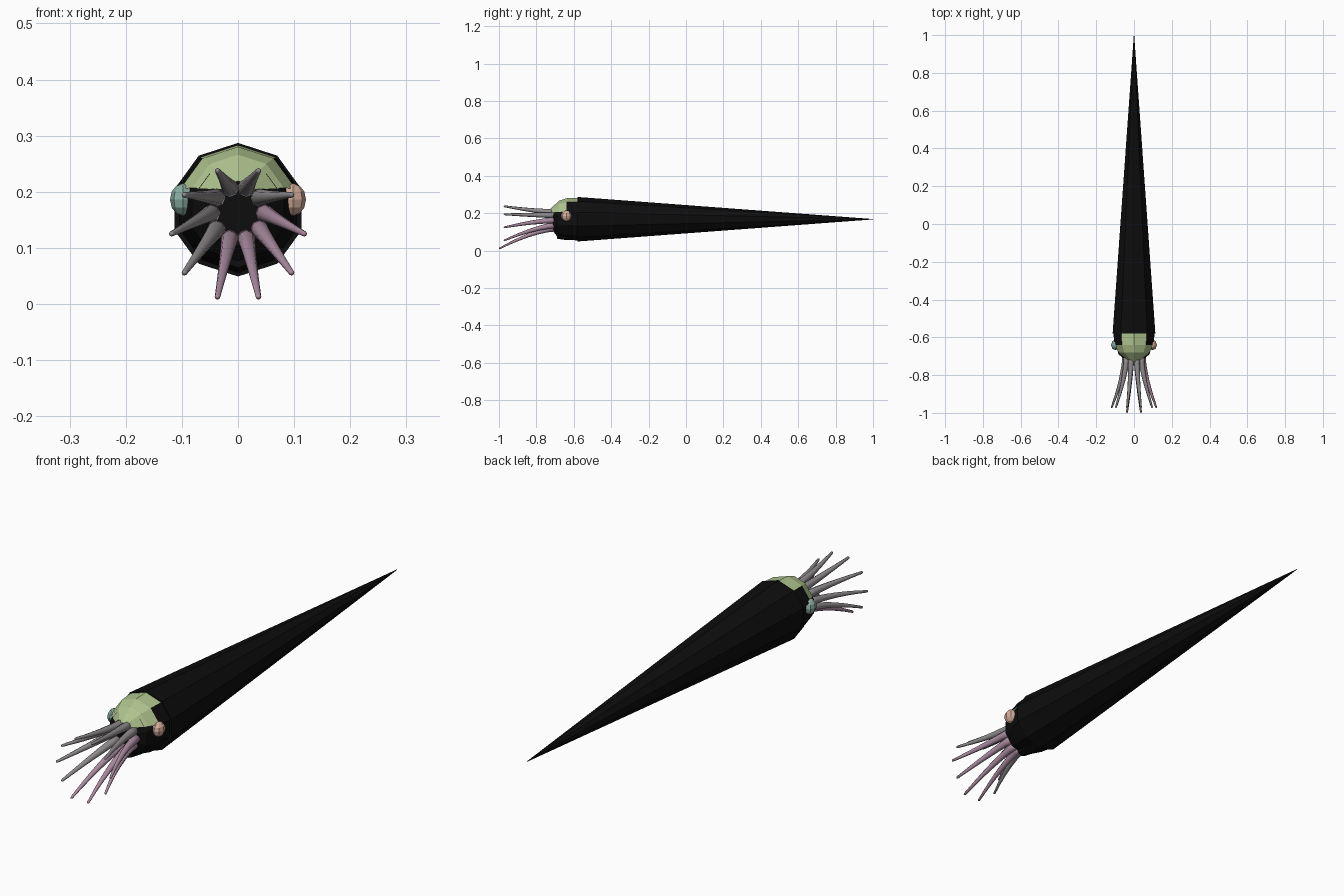
import bpy
import bmesh
from math import sin, cos, radians

if "Cube" in bpy.data.objects:
    bpy.data.objects.remove(bpy.data.objects["Cube"])


def material(name, rgb):
    m = bpy.data.materials.new(name)
    m.use_nodes = True
    color = (*rgb, 1)
    m.diffuse_color = color
    bsdf = m.node_tree.nodes["Principled BSDF"]
    bsdf.inputs["Base Color"].default_value = color
    bsdf.inputs["Roughness"].default_value = 0.8
    return m


BLACK = material("shell black", (0.004, 0.004, 0.004))
GREEN = material("hood green", (0.43, 0.55, 0.27))
GREY = material("arm grey", (0.28, 0.26, 0.27))
PINK = material("arm mauve", (0.40, 0.26, 0.35))
SALMON = material("salmon eye", (0.64, 0.41, 0.32))
TEAL = material("teal eye", (0.25, 0.42, 0.36))


def finish(bm, name, mat):
    mesh = bpy.data.meshes.new(name)
    bm.to_mesh(mesh)
    bm.free()
    mesh.materials.append(mat)
    obj = bpy.data.objects.new(name, mesh)
    bpy.context.collection.objects.link(obj)
    return obj


def loft(name, rings, mat, angles, closed=True):
    """Skin rings (x, y, z, radius) that run from back to front."""
    bm = bmesh.new()
    rows = [[bm.verts.new((x + r * cos(radians(a)), y, z + r * sin(radians(a))))
             for a in angles] for x, y, z, r in rings]
    n = len(angles)
    for a, b in zip(rows, rows[1:]):
        for i in range(n if closed else n - 1):
            j = (i + 1) % n
            bm.faces.new((a[i], a[j], b[j], b[i]))
    if closed:
        bm.faces.new(rows[0][::-1])
        bm.faces.new(rows[-1])
    return finish(bm, name, mat)


TEN = range(18, 378, 36)
EIGHT = range(0, 360, 45)

# Long conical shell
loft("shell", [(0, 1.0, 0.168, 0.001), (0, -0.58, 0.168, 0.119)], BLACK, TEN)

# Head body and the funnel below it
loft("head", [(0, -0.56, 0.167, 0.112), (0, -0.64, 0.165, 0.101),
              (0, -0.69, 0.163, 0.086), (0, -0.71, 0.163, 0.06)], BLACK, TEN)
loft("funnel", [(0, -0.58, 0.095, 0.04), (0, -0.65, 0.09, 0.032),
                (0, -0.69, 0.086, 0.022)], BLACK, EIGHT)

# Hood over the head, its rear side panels in shell black
hood = loft("hood", [(0, -0.578, 0.168, 0.115), (0, -0.64, 0.172, 0.108),
                     (0, -0.68, 0.18, 0.086), (0, -0.73, 0.197, 0.022)],
            GREEN, range(18, 163, 36), closed=False)
hood.data.materials.append(BLACK)
for face in hood.data.polygons:
    if face.center.y > -0.63 and abs(face.center.x) > 0.06:
        face.material_index = 1

# Eyes
for side, mat, label in ((1, SALMON, "left_eye"), (-1, TEAL, "right_eye")):
    bm = bmesh.new()
    bmesh.ops.create_uvsphere(bm, u_segments=8, v_segments=6, radius=0.029)
    bmesh.ops.scale(bm, vec=(0.8, 1, 1), verts=bm.verts)
    bmesh.ops.translate(bm, vec=(side * 0.098, -0.64, 0.186), verts=bm.verts)
    finish(bm, label, mat)

# Ring of ten tapering arms that flare outward
for k in range(10):
    angle = 36 * k
    c, s = cos(radians(angle)), sin(radians(angle))
    tip_y = -0.995 if s < -0.9 else -0.97
    rings = []
    for step in range(7):
        t = step / 6
        bend = t ** 1.5
        rings.append((c * (0.045 + 0.073 * bend),
                      -0.69 + (tip_y + 0.69) * t,
                      0.163 + 0.045 * s + bend * (0.073 * s - 0.038),
                      0.017 - 0.012 * t))
    tip = rings[-1]
    rings.append((tip[0], tip[1] - 0.005, tip[2], 0.002))
    mat = PINK if angle == 0 or angle >= 252 else GREY
    arm = loft(f"arm_{k + 1}", rings, mat, EIGHT)
    for face in arm.data.polygons:
        face.use_smooth = True
